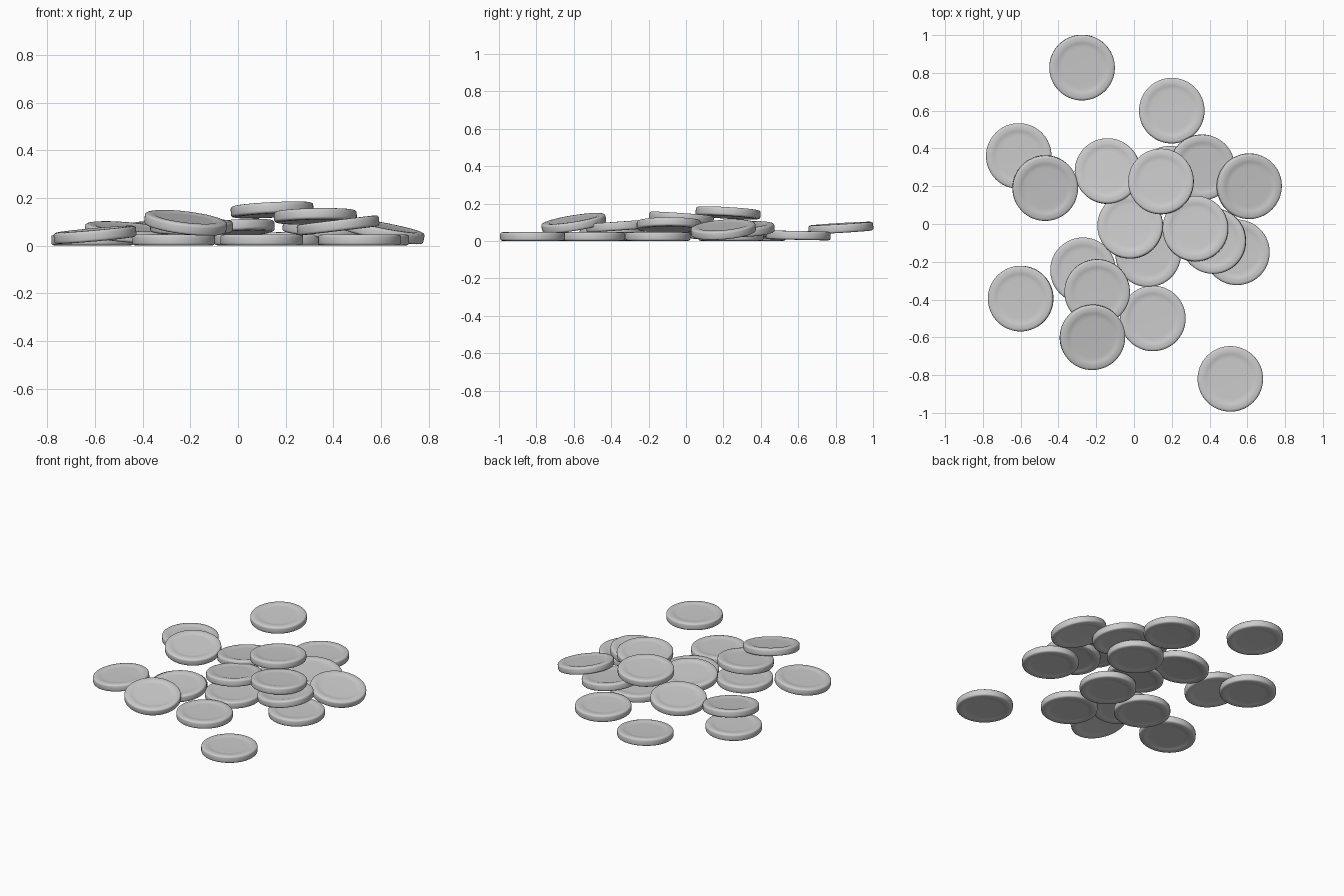
import bpy, bmesh
from math import sin, cos, tau
from mathutils import Vector

SEG = 64
# upper half of the lathe profile (radius, z): recessed centre, soft raised rim
HALF = [(0.105, 0.0185), (0.118, 0.0188), (0.128, 0.0205), (0.137, 0.0230),
        (0.145, 0.0236), (0.160, 0.0232), (0.168, 0.0212), (0.172, 0.0175),
        (0.1735, 0.012)]


def disc_mesh():
    """Lathe one rimmed disc, mirrored top to bottom."""
    profile = HALF + [(r, -z) for r, z in reversed(HALF)]
    bm = bmesh.new()
    rings = [[bm.verts.new((r * cos(tau * i / SEG), r * sin(tau * i / SEG), z))
              for i in range(SEG)] for r, z in profile]
    for a, b in zip(rings, rings[1:]):
        for i in range(SEG):
            j = (i + 1) % SEG
            bm.faces.new((a[i], b[i], b[j], a[j]))
    bm.faces.new(rings[0])
    bm.faces.new(rings[-1][::-1])
    bmesh.ops.recalc_face_normals(bm, faces=bm.faces)
    for f in bm.faces:
        f.smooth = True
    me = bpy.data.meshes.new("disc")
    bm.to_mesh(me)
    bm.free()
    return me


# centre x, y, z, then slope along x and slope along y
DISCS = [
    # lying flat on the ground
    (0.51, -0.82, 0.024, 0, 0),
    (0.10, -0.50, 0.024, 0, 0),
    (-0.27, -0.245, 0.024, 0, 0),
    (0.075, -0.16, 0.024, 0, 0),
    (0.545, -0.15, 0.024, 0, 0),
    (0.19, 0.24, 0.024, 0, 0),
    (-0.61, 0.36, 0.024, 0, 0),
    (0.20, 0.60, 0.030, 0, -0.02),
    # leaning on their neighbours
    (-0.275, 0.828, 0.070, -0.02, 0.06),
    (-0.60, -0.395, 0.046, 0.09, 0.03),
    (-0.47, 0.19, 0.057, -0.08, 0.12),
    (-0.14, 0.28, 0.055, 0.09, -0.09),
    (-0.02, -0.01, 0.072, 0.07, -0.09),
    (0.36, 0.30, 0.063, -0.12, 0.05),
    (0.61, 0.20, 0.061, -0.19, 0.08),
    (-0.195, -0.36, 0.080, 0.0, 0.07),
    (-0.22, -0.60, 0.096, -0.12, 0.16),
    (0.42, -0.09, 0.085, 0.12, 0.0),
    # top of the heap
    (0.325, -0.025, 0.123, 0.02, -0.07),
    (0.143, 0.225, 0.150, 0.05, -0.06),
]

mesh = disc_mesh()
for n, (x, y, z, sx, sy) in enumerate(DISCS, 1):
    ob = bpy.data.objects.new(f"disc_{n:02d}", mesh)
    bpy.context.collection.objects.link(ob)
    ob.location = (x, y, z)
    ob.rotation_mode = 'QUATERNION'
    ob.rotation_quaternion = Vector((0, 0, 1)).rotation_difference(Vector((-sx, -sy, 1)))
